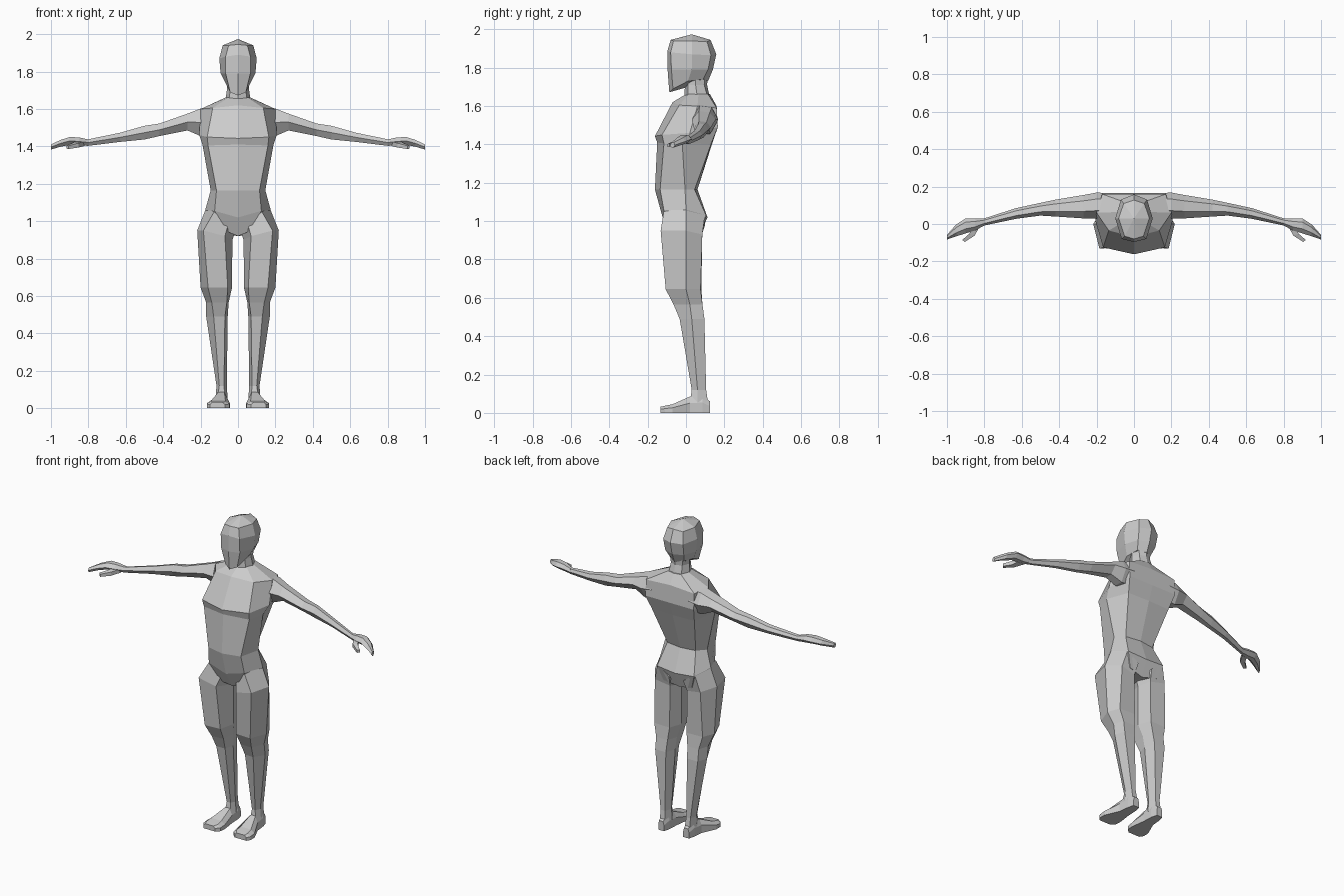
import bpy, bmesh, math

grey = bpy.data.materials.new("plain grey")
grey.diffuse_color = (0.6, 0.6, 0.6, 1)


def loft(name, rings, closed=True, top=None):
    """Skin a list of rings of (x, y, z) points, cap the ends, mirror across x.
    Open rings are half sections running from front centre to back centre."""
    bm = bmesh.new()
    vs = [[bm.verts.new(p) for p in r] for r in rings]
    n = len(rings[0])
    for a, b in zip(vs, vs[1:]):
        for i in range(n if closed else n - 1):
            j = (i + 1) % n
            bm.faces.new((a[i], a[j], b[j], b[i]))
    if top:
        apex = bm.verts.new(top)
        for i in range(n - 1):
            bm.faces.new((apex, vs[0][i + 1], vs[0][i]))
    else:
        bm.faces.new(vs[0][::-1])
    bm.faces.new(vs[-1])
    if not closed:
        # half sections: mirror inside the mesh and weld the centre line
        geom = bm.verts[:] + bm.edges[:] + bm.faces[:]
        bmesh.ops.mirror(bm, geom=geom, axis='X', merge_dist=0.0005)
    bmesh.ops.recalc_face_normals(bm, faces=bm.faces)
    me = bpy.data.meshes.new(name)
    bm.to_mesh(me)
    bm.free()
    me.materials.append(grey)
    ob = bpy.data.objects.new(name, me)
    bpy.context.collection.objects.link(ob)
    if closed:
        ob.modifiers.new("other side", 'MIRROR')
    return ob


def level(z, *pts):
    return [(x, y, z) for x, y in pts]


def hexring(x, y0, y1, z0, z1, lean=0.0):
    """Six-sided arm section at x, between front y0 and back y1."""
    w, zm = y1 - y0, (z0 + z1) / 2
    return [(x, y0, zm), (x, y0 + w * .3, z1), (x, y0 + w * .75, z1 - lean),
            (x, y1, zm), (x, y0 + w * .7, z0), (x, y0 + w * .3, z0)]


# head
loft("head", [
    [(0, -.08, 1.945), (.05, -.065, 1.94), (.082, .03, 1.94), (.055, .11, 1.935), (0, .128, 1.945)],
    [(0, -.096, 1.89), (.066, -.08, 1.88), (.1, .03, 1.87), (.07, .13, 1.865), (0, .158, 1.87)],
    level(1.79, (0, -.096), (.066, -.076), (.093, .03), (.065, .115), (0, .14)),
    [(0, -.087, 1.672), (.042, -.068, 1.69), (.062, .01, 1.73), (.05, .09, 1.74), (0, .115, 1.73)],
], closed=False, top=(0, .03, 1.974))

# neck
loft("neck", [
    level(1.77, (0, .0), (.04, .01), (.058, .05), (.045, .1), (0, .115)),
    level(1.71, (0, -.005), (.04, .01), (.058, .05), (.04, .095), (0, .11)),
    level(1.64, (0, -.01), (.05, .01), (.068, .06), (.045, .115), (0, .125)),
], closed=False)

# torso and pelvis
loft("torso", [
    level(1.662, (0, .0), (.05, .015), (.065, .065), (.045, .115), (0, .125)),
    [(0, -.07, 1.62), (.135, -.035, 1.605), (.2, .06, 1.6), (.17, .16, 1.59), (0, .16, 1.6)],
    [(0, -.162, 1.443), (.165, -.125, 1.45), (.207, .02, 1.46), (.17, .166, 1.49), (0, .166, 1.49)],
    [(0, -.15, 1.41), (.16, -.115, 1.405), (.19, -.02, 1.41), (.15, .13, 1.40), (0, .135, 1.40)],
    level(1.165, (0, -.162), (.115, -.135), (.146, -.005), (.1, .045), (0, .06)),
    [(0, -.122, 1.02), (.125, -.115, 1.055), (.175, 0, 1.06), (.13, .105, 1.03), (0, .112, 1.02)],
    [(0, -.06, .92), (.07, -.09, .95), (.17, 0, .95), (.1, .085, .94), (0, .07, .92)],
], closed=False)

# arms, shoulder to wrist
loft("arm", [
    hexring(.13, .03, .165, 1.46, 1.612, .01),
    hexring(.20, .03, .168, 1.455, 1.602, .01),
    hexring(.27, .03, .155, 1.485, 1.575, .01),
    hexring(.42, .04, .13, 1.455, 1.522, .005),
    hexring(.50, .045, .113, 1.437, 1.510, .005),
    hexring(.63, .028, .085, 1.424, 1.473, .004),
    hexring(.81, -.01, .027, 1.402, 1.436, .003),
])

# hands
loft("hand", [
    hexring(.80, -.008, .03, 1.404, 1.437),
    hexring(.85, -.035, .03, 1.405, 1.448),
    hexring(.90, -.05, .03, 1.408, 1.45),
    hexring(.95, -.066, -.002, 1.398, 1.434),
    hexring(1.0, -.083, -.058, 1.383, 1.41),
])

# thumbs
loft("thumb", [
    [(.82, -.005, 1.425), (.865, -.02, 1.43), (.865, -.02, 1.405), (.82, -.005, 1.402)],
    [(.852, -.062, 1.418), (.88, -.052, 1.42), (.88, -.052, 1.396), (.852, -.062, 1.394)],
    [(.905, -.096, 1.403), (.918, -.085, 1.405), (.918, -.085, 1.388), (.905, -.096, 1.386)],
])

# legs, hip to ankle
loft("leg", [
    [(.05, -.09, .99), (.128, -.116, 1.05), (.17, 0, 1.07), (.13, .1, 1.04), (.05, .1, .98), (.02, 0, .93)],
    [(.07, -.122, .92), (.185, -.132, .95), (.218, 0, .95), (.16, .085, .93), (.06, .075, .91), (.03, 0, .9)],
    level(.645, (.055, -.1), (.16, -.106), (.2, 0), (.17, .076), (.06, .08), (.032, 0)),
    level(.565, (.06, -.06), (.14, -.065), (.17, .02), (.15, .086), (.07, .086), (.05, .02)),
    level(.49, (.07, -.03), (.13, -.033), (.17, .03), (.15, .096), (.075, .096), (.055, .03)),
    level(.12, (.075, .033), (.1, .03), (.115, .06), (.105, .105), (.075, .105), (.06, .06)),
    level(.05, (.07, .02), (.11, .02), (.12, .06), (.105, .115), (.07, .115), (.055, .06)),
])


def footring(y, x0, x1, h, inset):
    return [(x0, y, 0), (x1, y, 0), (x1, y, h * .6), (x1 - inset, y, h), (x0 + inset, y, h), (x0, y, h * .6)]


# feet
loft("foot", [
    footring(.125, .068, .108, .06, .006),
    footring(.085, .058, .118, .09, .012),
    footring(.02, .055, .125, .085, .018),
    footring(-.07, .043, .165, .045, .025),
    footring(-.11, .046, .165, .037, .02),
    footring(-.132, .07, .15, .032, .012),
])
